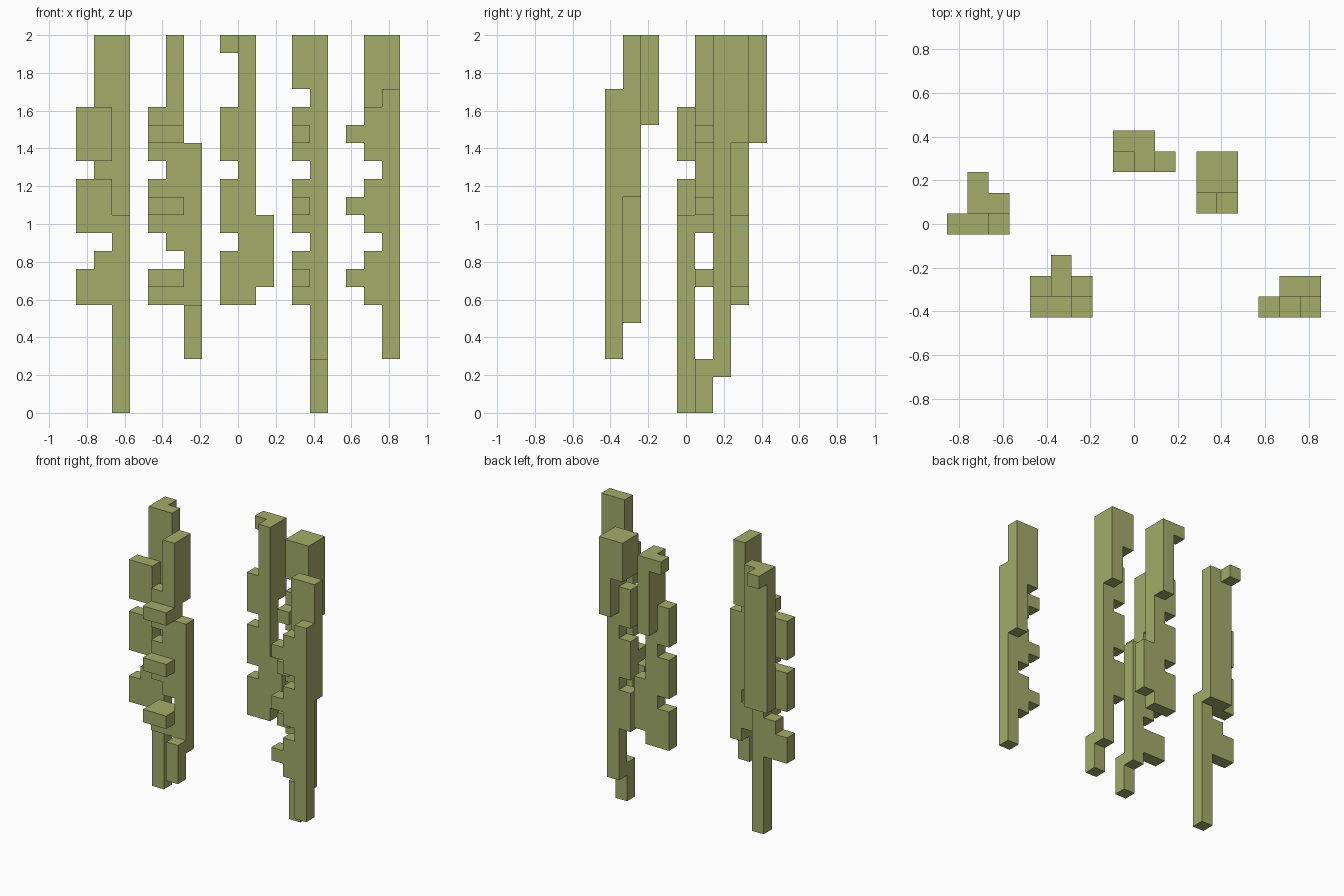
import bpy
import bmesh
from mathutils import Vector

UNIT = 2 / 21                      # edge of one block
ORIGIN = Vector((0, -4.5, 0))      # grid offset that centres the depth
LEAF_BOTTOMS = (6, 10, 14)         # leaves repeat every four blocks

default_cube = bpy.data.objects.get("Cube")
if default_cube:
    bpy.data.objects.remove(default_cube, do_unlink=True)

# Single vine green
vine_green = bpy.data.materials.new("vine_green")
vine_green.use_nodes = True
colour = (0.366, 0.413, 0.144, 1)
vine_green.diffuse_color = colour
vine_green.node_tree.nodes["Principled BSDF"].inputs["Base Color"].default_value = colour


def stem(cells, x, y, bottom, top, width=1, depth=1):
    """Fill an upright run of blocks."""
    for i in range(x, x + width):
        for j in range(y, y + depth):
            for k in range(bottom, top):
                cells.add((i, j, k))


def leaves(cells, x, y, width=1, height=3, lift=0):
    """Fill the repeating leaf blocks along a vine."""
    for bottom in LEAF_BOTTOMS:
        stem(cells, x, y, bottom + lift, bottom + lift + height, width)


def build(name, cells):
    """Skin the filled blocks with outer faces only and merge flat areas."""
    bm = bmesh.new()
    for cell in sorted(cells):
        for axis in range(3):
            for sign in (-1, 1):
                neighbour = list(cell)
                neighbour[axis] += sign
                if tuple(neighbour) in cells:
                    continue
                normal, side = Vector(), Vector()
                normal[axis] = sign / 2
                side[(axis + 1) % 3] = 0.5
                up = normal.cross(side) * 2
                middle = Vector(cell) + Vector((0.5, 0.5, 0.5)) + normal + ORIGIN
                corners = (-side - up, side - up, side + up, up - side)
                bm.faces.new([bm.verts.new((middle + c) * UNIT) for c in corners])
    bmesh.ops.remove_doubles(bm, verts=bm.verts, dist=UNIT / 100)
    bmesh.ops.recalc_face_normals(bm, faces=bm.faces)
    bmesh.ops.dissolve_limit(bm, angle_limit=0.01, verts=bm.verts, edges=bm.edges)
    mesh = bpy.data.meshes.new(name)
    bm.to_mesh(mesh)
    bm.free()
    mesh.materials.append(vine_green)
    vine = bpy.data.objects.new(name, mesh)
    bpy.context.collection.objects.link(vine)


# Far right vine: stem, hook at the top, wide front leaves
cells = set()
stem(cells, -8, 5, 10, 21, width=2)
stem(cells, -8, 6, 20, 21)
stem(cells, -7, 4, 0, 11)
leaves(cells, -8, 4)
leaves(cells, -9, 4, height=2)
stem(cells, -9, 4, 12, 13)
stem(cells, -9, 4, 16, 17)
build("far_right_vine", cells)

# Front right vine: stepped stem, leaves with a raised front rib
cells = set()
stem(cells, -4, 2, 16, 21)
stem(cells, -4, 1, 9, 21)
stem(cells, -3, 1, 5, 15)
stem(cells, -3, 0, 3, 6)
leaves(cells, -5, 1, width=2, height=2)
stem(cells, -5, 1, 12, 13)
stem(cells, -5, 1, 16, 17)
leaves(cells, -5, 0, width=2, height=1, lift=1)
build("front_right_vine", cells)

# Back middle vine: long stem, top hook, side shoot
cells = set()
stem(cells, 0, 7, 6, 21)
stem(cells, 0, 8, 15, 21)
stem(cells, -1, 8, 20, 21)
stem(cells, 1, 7, 7, 11)
leaves(cells, -1, 7)
build("back_middle_vine", cells)

# Back left vine: thick top, stem to the ground, ribbed leaves
cells = set()
stem(cells, 3, 6, 18, 21, width=2, depth=2)
stem(cells, 4, 7, 15, 21)
stem(cells, 4, 6, 2, 21)
stem(cells, 4, 5, 0, 3)
leaves(cells, 3, 6)
leaves(cells, 3, 5, height=1, lift=1)
build("back_left_vine", cells)

# Front left vine: stepped stem, leaves with pointed tips
cells = set()
stem(cells, 8, 1, 12, 21)
stem(cells, 7, 1, 16, 21)
stem(cells, 8, 0, 3, 18)
leaves(cells, 7, 0)
leaves(cells, 6, 0, height=1, lift=1)
build("front_left_vine", cells)
